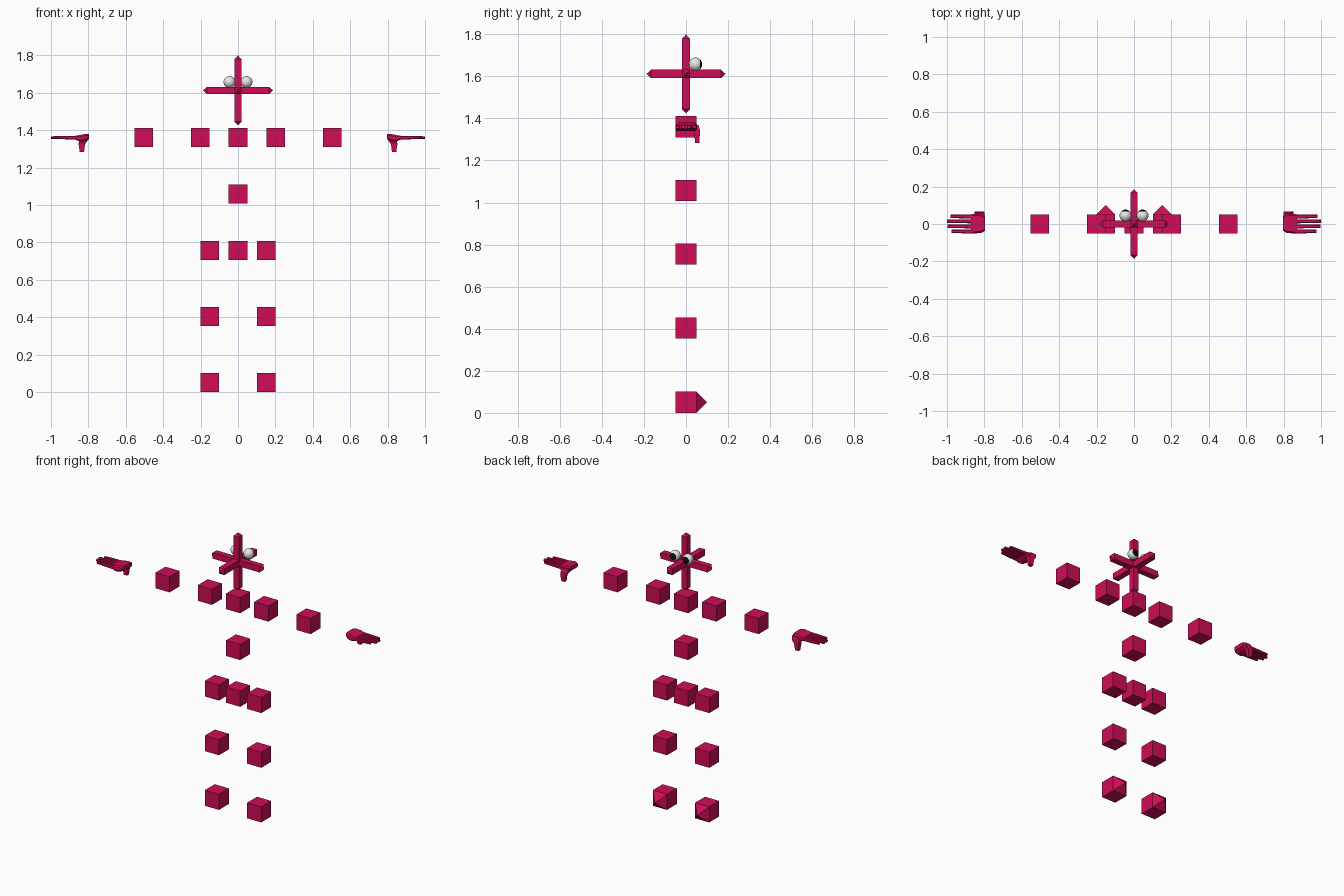
import bpy, bmesh, math
from mathutils import Matrix, Vector

if "Cube" in bpy.data.objects:
    bpy.data.objects.remove(bpy.data.objects["Cube"])


def material(name, rgb):
    m = bpy.data.materials.new(name)
    m.diffuse_color = (*rgb, 1)
    m.use_nodes = True
    m.node_tree.nodes["Principled BSDF"].inputs["Base Color"].default_value = m.diffuse_color
    return m


CRIMSON = material("crimson", (0.62, 0.004, 0.098))
WHITE = material("eye white", (0.8, 0.8, 0.78))
BLACK = material("pupil black", (0.004, 0.004, 0.004))


def finish(bm, name, mats, smooth=False):
    bmesh.ops.recalc_face_normals(bm, faces=bm.faces[:])
    me = bpy.data.meshes.new(name)
    for f in bm.faces:
        f.smooth = smooth
    bm.to_mesh(me)
    bm.free()
    for m in mats:
        me.materials.append(m)
    ob = bpy.data.objects.new(name, me)
    bpy.context.collection.objects.link(ob)
    return ob


def loft(bm, rings):
    """Skin between equal rings; a one-point ring makes a pointed end."""
    vs = [[bm.verts.new(p) for p in r] for r in rings]
    for a, b in zip(vs, vs[1:]):
        n = max(len(a), len(b))
        for i in range(n):
            j = (i + 1) % n
            if len(a) == 1:
                bm.faces.new((a[0], b[i], b[j]))
            elif len(b) == 1:
                bm.faces.new((a[i], a[j], b[0]))
            else:
                bm.faces.new((a[i], a[j], b[j], b[i]))
    for end in (vs[0], vs[-1]):
        if len(end) > 2:
            bm.faces.new(end)


H = 0.0503  # half size of a joint cube


def joint_cube(name, x, z, toe=False):
    bm = bmesh.new()
    sq = [(-H, -H), (H, -H), (H, H), (-H, H)]
    rings = [[(x + a, y, z + b) for a, b in sq] for y in (-H, H)]
    if toe:
        rings.append([(x, 2 * H, z)])
    loft(bm, rings)
    finish(bm, name, [CRIMSON])


# Body joints
joint_cube("pelvis", 0, 0.756)
joint_cube("waist", 0, 1.058)
joint_cube("chest", 0, 1.36)
for side, s in (("right", 1), ("left", -1)):
    joint_cube(side + "_foot", s * 0.151, H, toe=True)
    joint_cube(side + "_knee", s * 0.151, 0.403)
    joint_cube(side + "_hip", s * 0.151, 0.756)
    joint_cube(side + "_shoulder", s * 0.2015, 1.36)
    joint_cube(side + "_elbow", s * 0.5035, 1.36)

# Head: three crossing bars with pointed tips
HEAD = Vector((0, 0, 1.612))
w, L, tip = 0.0195, 0.187, 0.02
for axis in range(3):
    bm = bmesh.new()

    def point(t, a, b):
        p = [0, 0, 0]
        p[axis], p[(axis + 1) % 3], p[(axis + 2) % 3] = t, a, b
        return HEAD + Vector(p)

    square = [(-w, -w), (w, -w), (w, w), (-w, w)]
    body = [[point(t, a, b) for a, b in square] for t in (tip - L, L - tip)]
    loft(bm, [[point(-L, 0, 0)], *body, [point(L, 0, 0)]])
    finish(bm, "head_bar_" + "xyz"[axis], [CRIMSON])

# Eyes: poles face +y, faces near that pole are the pupil
for side, s in (("right", 1), ("left", -1)):
    bm = bmesh.new()
    bmesh.ops.create_uvsphere(bm, u_segments=24, v_segments=16, radius=0.032)
    bmesh.ops.rotate(bm, verts=bm.verts, matrix=Matrix.Rotation(-math.pi / 2, 3, 'X'))
    for f in bm.faces:
        f.material_index = int(f.calc_center_median().y > 0.032 * 0.75)
    bmesh.ops.translate(bm, verts=bm.verts, vec=(s * 0.0455, 0.045, 1.657))
    finish(bm, side + "_eye", [WHITE, BLACK], smooth=True)


def x_ring(x, y0, y1, z0, z1, c):
    """Eight-sided chamfered section across x."""
    return [(x, y0 + c, z0), (x, y1 - c, z0), (x, y1, z0 + c), (x, y1, z1 - c),
            (x, y1 - c, z1), (x, y0 + c, z1), (x, y0, z1 - c), (x, y0, z0 + c)]


def z_ring(z, x0, x1, y0, y1):
    return [(x0, y0, z), (x1, y0, z), (x1, y1, z), (x0, y1, z)]


# Hands: palm, four fingers, hanging thumb
for side, s in (("right", 1), ("left", -1)):
    palm = [x_ring(0.796, -0.036, 0.044, 1.352, 1.378, 0.007),
            x_ring(0.815, -0.047, 0.053, 1.341, 1.380, 0.009),
            x_ring(0.845, -0.050, 0.053, 1.339, 1.374, 0.008),
            x_ring(0.872, -0.050, 0.052, 1.350, 1.369, 0.005)]
    thumb = [z_ring(1.369, 0.798, 0.838, 0.030, 0.060),
             z_ring(1.345, 0.803, 0.850, 0.032, 0.066),
             z_ring(1.325, 0.818, 0.852, 0.040, 0.066),
             z_ring(1.283, 0.823, 0.846, 0.043, 0.063)]
    parts = {"palm": palm, "thumb": thumb}
    for i, (y, end) in enumerate(((0.0405, 0.98), (0.0145, 1.0),
                                  (-0.0125, 0.998), (-0.0395, 0.975))):
        parts["finger_%d" % (i + 1)] = [
            x_ring(0.86, y - 0.011, y + 0.011, 1.350, 1.368, 0.003),
            x_ring(0.92, y - 0.010, y + 0.010, 1.351, 1.368, 0.003),
            x_ring(end, y - 0.009, y + 0.009, 1.353, 1.367, 0.004)]
    for part, rings in parts.items():
        bm = bmesh.new()
        loft(bm, [[(s * x, y, z) for x, y, z in r] for r in rings])
        finish(bm, side + "_" + part, [CRIMSON])
